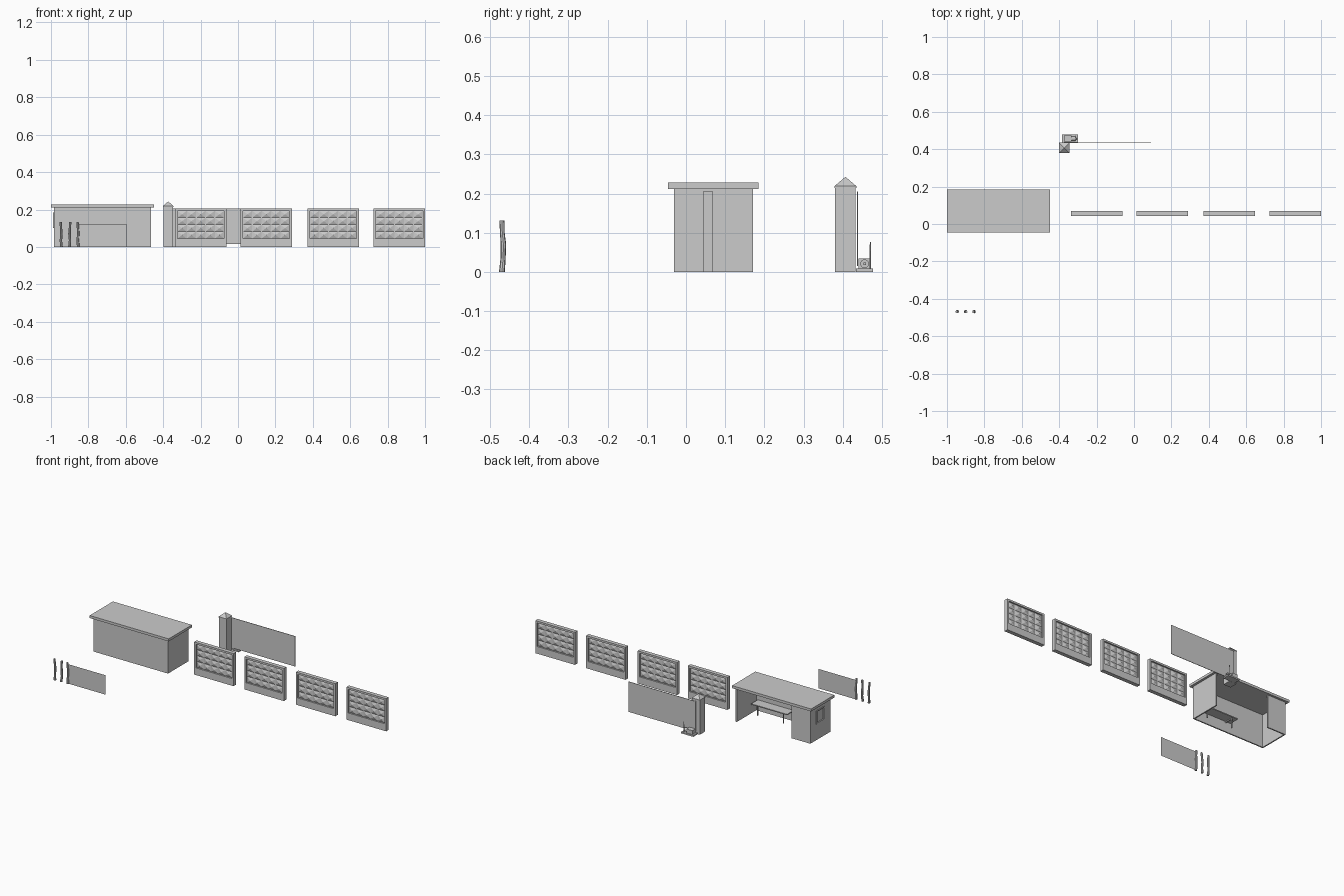
import bpy, bmesh, math
from mathutils import Vector, Matrix

if "Cube" in bpy.data.objects:
    bpy.data.objects.remove(bpy.data.objects["Cube"])


def finish(name, bm):
    bmesh.ops.recalc_face_normals(bm, faces=bm.faces)
    me = bpy.data.meshes.new(name)
    bm.to_mesh(me)
    bm.free()
    ob = bpy.data.objects.new(name, me)
    bpy.context.collection.objects.link(ob)
    return ob


def add_box(bm, x, y, z):
    c = Vector([(a + b) / 2 for a, b in (x, y, z)])
    s = [b - a for a, b in (x, y, z)]
    bmesh.ops.create_cube(bm, size=1, matrix=Matrix.Translation(c) @ Matrix.Diagonal((*s, 1)))


def boxes(name, *items):
    bm = bmesh.new()
    for it in items:
        add_box(bm, *it)
    return finish(name, bm)


def rod(name, points, radii, sides=8):
    # stacked horizontal rings, capped at both ends
    bm = bmesh.new()
    rings = [[bm.verts.new((p[0] + r * math.cos(2 * math.pi * i / sides),
                            p[1] + r * math.sin(2 * math.pi * i / sides), p[2]))
              for i in range(sides)] for p, r in zip(points, radii)]
    for a, b in zip(rings, rings[1:]):
        for i in range(sides):
            j = (i + 1) % sides
            bm.faces.new((a[i], a[j], b[j], b[i]))
    bm.faces.new(rings[0])
    bm.faces.new(rings[-1])
    return finish(name, bm)


def cylinder_x(name, x0, x1, y, z, r, sides=16):
    bm = bmesh.new()
    m = Matrix.Translation(((x0 + x1) / 2, y, z)) @ Matrix.Rotation(math.pi / 2, 4, 'Y')
    bmesh.ops.create_cone(bm, cap_ends=True, segments=sides, radius1=r, radius2=r,
                          depth=x1 - x0, matrix=m)
    return finish(name, bm)


# Bus shelter: walls open to the rear, with a small closed corner
T = 0.008
L, R, F, B, H = -0.985, -0.465, -0.031, 0.171, 0.212
boxes("shelter_walls",
      ((L, R), (F, F + T), (0, H)),
      ((R - T, R), (F + T, B), (0, H)),
      ((L, -0.853), (B - T, B), (0, H)),
      # left wall pieces around the window opening
      ((L, L + T), (F + T, 0.035), (0, H)),
      ((L, L + T), (0.115, B - T), (0, H)),
      ((L, L + T), (0.035, 0.115), (0, 0.1)),
      ((L, L + T), (0.035, 0.115), (0.185, H)))
boxes("shelter_roof", ((-1, -0.45), (-0.046, 0.185), (H, 0.228)))

# Window frame and pane in the left wall
W = (L - 0.004, L + T)
boxes("shelter_window_frame",
      (W, (0.035, 0.115), (0.1, 0.107)), (W, (0.035, 0.115), (0.178, 0.185)),
      (W, (0.035, 0.042), (0.107, 0.178)), (W, (0.108, 0.115), (0.107, 0.178)))
boxes("shelter_window_pane", ((L + 0.003, L + 0.005), (0.042, 0.108), (0.107, 0.178)))

# Bench
boxes("bench_seat", ((-0.735, -0.485), (-0.02, 0.045), (0.064, 0.07)))
for x in (-0.70, -0.52):
    boxes("bench_leg", ((x - 0.003, x + 0.003), (0.028, 0.034), (0, 0.064)),
          ((x - 0.003, x + 0.003), (-0.022, 0.028), (0.058, 0.064)))


# Concrete fence panels: raised frame with a field of low pyramids on both sides
def fence_panel(x0, x1, y0=0.044, y1=0.069, h=0.205):
    bm = bmesh.new()
    side, top, bottom, cols, rows = 0.012, 0.012, 0.045, 5, 4
    ax, bx, az, bz = x0 + side, x1 - side, bottom, h - top
    add_box(bm, (x0, x1), (y0, y1), (0, az))
    add_box(bm, (x0, x1), (y0, y1), (bz, h))
    add_box(bm, (x0, ax), (y0, y1), (az, bz))
    add_box(bm, (bx, x1), (y0, y1), (az, bz))
    for y, tip in ((y0 + 0.009, y0 + 0.002), (y1 - 0.009, y1 - 0.002)):
        g = [[bm.verts.new((ax + (bx - ax) * i / cols, y, az + (bz - az) * j / rows))
              for i in range(cols + 1)] for j in range(rows + 1)]
        for j in range(rows):
            for i in range(cols):
                q = [g[j][i], g[j][i + 1], g[j + 1][i + 1], g[j + 1][i]]
                c = (q[0].co + q[2].co) / 2
                p = bm.verts.new((c.x, tip, c.z))
                for k in range(4):
                    bm.faces.new((q[k], q[(k + 1) % 4], p))
    return finish("fence_panel", bm)


for x0, x1 in ((-0.336, -0.062), (0.014, 0.288), (0.372, 0.646), (0.724, 1.0)):
    fence_panel(x0, x1)

# Gate pillar with pyramid cap
boxes("gate_pillar", ((-0.399, -0.347), (0.381, 0.433), (0, 0.218)))
bm = bmesh.new()
m = Matrix.Translation((-0.373, 0.407, 0.231)) @ Matrix.Rotation(math.pi / 4, 4, 'Z')
bmesh.ops.create_cone(bm, cap_ends=True, segments=4, radius1=0.028 * math.sqrt(2),
                      radius2=0, depth=0.024, matrix=m)
finish("pillar_cap", bm)
boxes("pillar_cap_rim", ((-0.401, -0.345), (0.379, 0.435), (0.214, 0.219)))

# Sliding gate sheet
boxes("sliding_gate", ((-0.375, 0.092), (0.436, 0.439), (0.015, 0.205)))

# Gate drive: base plate, housing, motor and upright lever
boxes("drive_base", ((-0.385, -0.3), (0.434, 0.478), (0, 0.009)))
boxes("drive_housing", ((-0.375, -0.335), (0.441, 0.472), (0.009, 0.034)))
cylinder_x("drive_motor", -0.335, -0.312, 0.456, 0.021, 0.011)
cylinder_x("drive_shaft", -0.312, -0.304, 0.456, 0.021, 0.004, 10)
rod("drive_lever", [(-0.315, 0.47, 0.008), (-0.315, 0.47, 0.04), (-0.315, 0.471, 0.076)],
    [0.0022, 0.002, 0.002], 6)

# Crooked wooden stakes
bend = [(0.001, -0.470, 0), (-0.002, -0.467, 0.035), (0.001, -0.466, 0.07),
        (-0.001, -0.469, 0.1), (-0.003, -0.470, 0.132)]
for k, x in enumerate((-0.945, -0.9, -0.855)):
    s = (1, -1, 1)[k]
    rod("stake", [(x + s * p[0], p[1], p[2]) for p in bend],
        [0.0075, 0.0065, 0.007, 0.006, 0.0065])

# Thin mesh sheet beside the stakes
bm = bmesh.new()
bm.faces.new([bm.verts.new((x, -0.468, z)) for x, z in
              ((-0.852, 0), (-0.595, 0), (-0.595, 0.122), (-0.852, 0.122))])
finish("mesh_sheet", bm)
